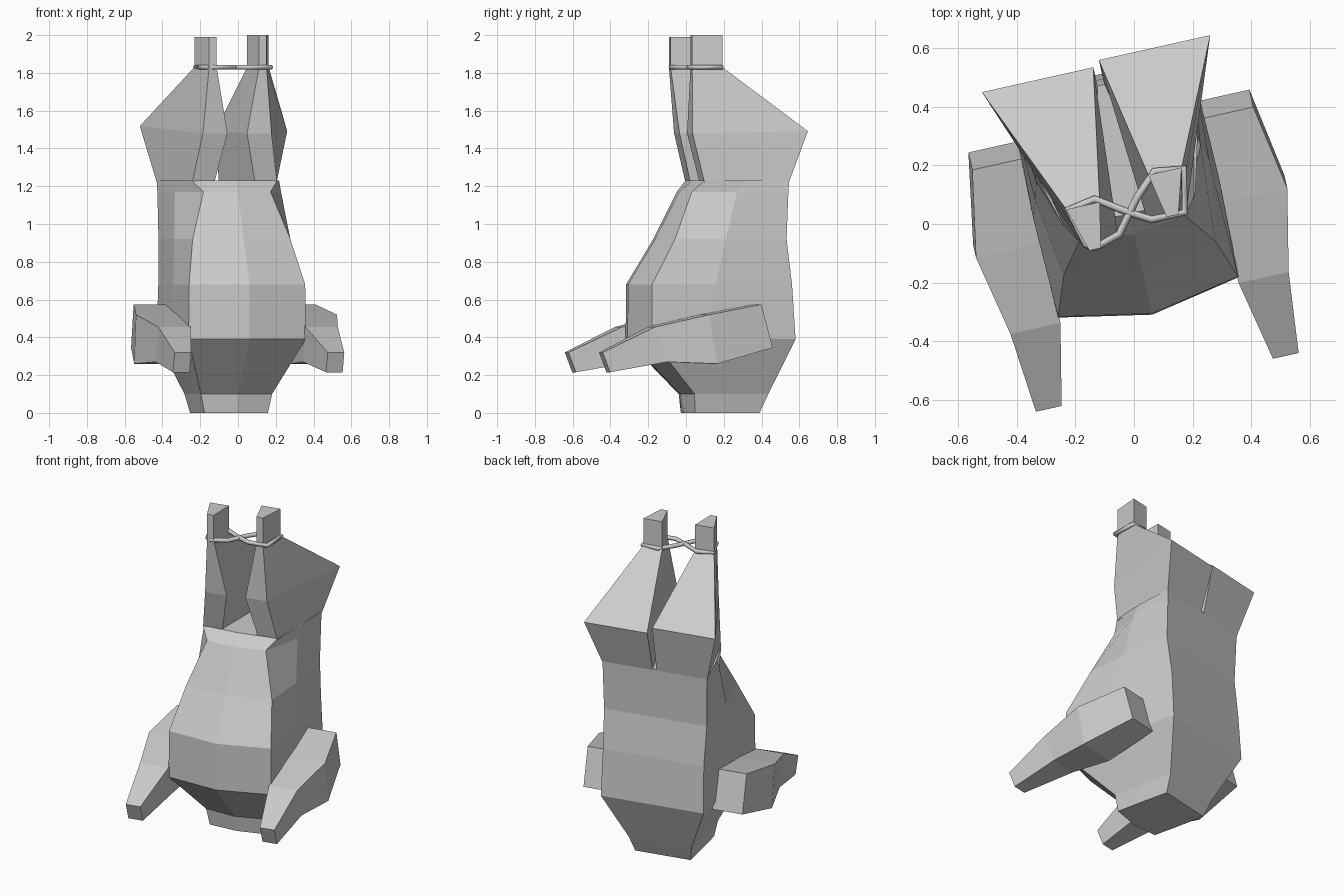
import bpy, bmesh, math
from mathutils import Matrix

cube = bpy.data.objects.get("Cube")
if cube:
    bpy.data.objects.remove(cube, do_unlink=True)

grey = bpy.data.materials.new("plain grey")
grey.use_nodes = True
COLOUR = (0.6, 0.6, 0.6, 1)
grey.diffuse_color = COLOUR
grey.node_tree.nodes["Principled BSDF"].inputs["Base Color"].default_value = COLOUR

# The whole model is turned slightly about the vertical axis
TURN = Matrix.Rotation(math.radians(12.6), 4, 'Z') @ Matrix.Translation((-0.007, 0, 0))


def loft(name, rings):
    """Skin a list of equal-sized point rings into a capped flat-shaded solid."""
    bm = bmesh.new()
    rows = [[bm.verts.new(p) for p in ring] for ring in rings]
    n = len(rows[0])
    for a, b in zip(rows, rows[1:]):
        for i in range(n):
            j = (i + 1) % n
            bm.faces.new((a[i], a[j], b[j], b[i]))
    bm.faces.new(rows[0])
    bm.faces.new(rows[-1])
    bmesh.ops.recalc_face_normals(bm, faces=bm.faces)
    bm.transform(TURN)
    mesh = bpy.data.meshes.new(name)
    bm.to_mesh(mesh)
    bm.free()
    mesh.materials.append(grey)
    obj = bpy.data.objects.new(name, mesh)
    bpy.context.collection.objects.link(obj)
    return obj


# Torso: height, front width, front depth, front ridge, side width, back width, back depth
torso = [
    (0.00, .172, .012, -.01, .174, .172, .362),
    (0.10, .193, .005, -.03, .196, .193, .405),
    (0.39, .318, -.255, -.316, .322, .318, .525),
    (0.68, .315, -.253, -.312, .325, .312, .507),
    (0.92, .265, -.117, -.165, .305, .318, .476),
    (1.17, .182, -.008, -.035, .288, .322, .485),
    (1.23, .232, .05, .035, .285, .325, .488),
]
rings = []
for z, fw, fd, ridge, sw, bw, bd in torso:
    side = fd + (bd - fd) * 0.45
    half = [(fw, fd), (sw, side), (bw, bd)]
    ring = [(0, ridge, z)] + [(x, y, z) for x, y in half] + [(0, bd, z)]
    ring += [(-x, y, z) for x, y in reversed(half)]
    rings.append(ring)
loft("torso", rings)

# Hind legs: outer front, inner front, inner back, outer back; shift moves the ankle
for side, label, shift, lift in ((1, "left", .027, 0), (-1, "right", -.027, -.01)):
    ankle = [(.162, -.028), (.121, -.028), (.091, .126), (.208, .126)]
    low = [(.23, .05, 1.22), (.11, .05, 1.22), (.012, .487, 1.22), (.325, .487, 1.22)]
    hip_y = .563 + shift * 0.37
    hip_z = 1.505 - shift * 0.5
    hip = [(.188, -.013 + shift * .3, 1.48), (.055, -.013 + shift * .3, 1.48),
           (.012, hip_y, hip_z), (.402, hip_y, hip_z)]
    rows = [low, hip]
    rows += [[(x, y + shift, z) for x, y in ankle] for z in (1.83, 2.0 + lift)]
    loft(label + "_hind_leg", [[(side * x, y, z) for x, y, z in r] for r in rows])

# Forelegs: inner width, outer width, top depth, top height, bottom depth, bottom height
foreleg = [
    (.305, .492, .301, .575, .362, .345),
    (.305, .545, .005, .52, .05, .26),
    (.312, .487, -.275, .455, -.21, .27),
    (.37, .46, -.553, .32, -.513, .215),
]
for side, label in ((1, "left"), (-1, "right")):
    loft(label + "_foreleg", [
        [(side * a, ty, tz), (side * b, ty, tz), (side * b, by, bz), (side * a, by, bz)]
        for a, b, ty, tz, by, bz in foreleg])

# Rope: one figure-of-eight loop tying both ankles
path = [(-.225, .05), (-.135, .085), (-.02, .04), (.06, .015), (.175, .04), (.17, .19),
        (.07, .18), (.01, .09), (-.05, -.035), (-.13, -.08), (-.165, -.07)]
curve = bpy.data.curves.new("rope_path", 'CURVE')
curve.dimensions = '3D'
curve.bevel_depth = 0.013
curve.bevel_resolution = 1
spline = curve.splines.new('POLY')
spline.points.add(len(path) - 1)
for point, (x, y) in zip(spline.points, path):
    point.co = (x, y, 1.83, 1)
spline.use_cyclic_u = True
curve.materials.append(grey)
rope = bpy.data.objects.new("ankle_rope", curve)
bpy.context.collection.objects.link(rope)
